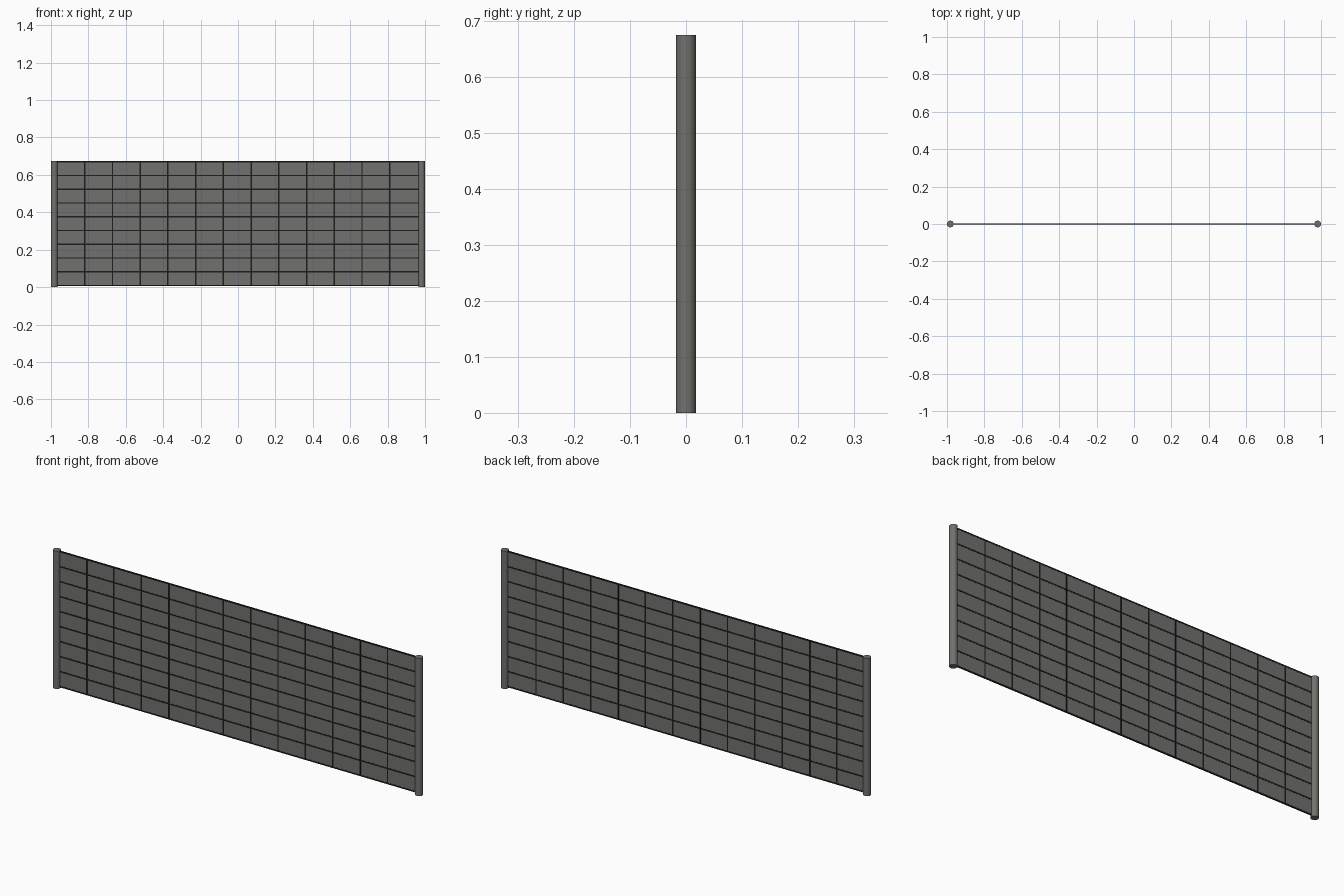
import bpy, bmesh, math
from mathutils import Matrix

if "Cube" in bpy.data.objects:
    bpy.data.objects.remove(bpy.data.objects["Cube"])


def material(name, rgb):
    m = bpy.data.materials.new(name)
    m.diffuse_color = (*rgb, 1.0)
    m.use_nodes = True
    m.node_tree.nodes["Principled BSDF"].inputs["Base Color"].default_value = m.diffuse_color
    return m


PANEL_GREY = material("panel grey", (0.165, 0.165, 0.162))
POST_GREY = material("post grey", (0.165, 0.17, 0.155))
STRIP_BLACK = material("strip black", (0.012, 0.012, 0.012))

POST_R, POST_H, POST_X = 0.018, 0.675, 0.982
COLS, ROWS = 13, 9
X0, X1, Z0, Z1 = -0.968, 0.960, 0.009, 0.670
SHEET, STRIP_W, STRIP_T = 0.003, 0.007, 0.005


def add_object(name, bm, mat):
    mesh = bpy.data.meshes.new(name)
    bm.to_mesh(mesh)
    bm.free()
    mesh.materials.append(mat)
    ob = bpy.data.objects.new(name, mesh)
    bpy.context.collection.objects.link(ob)
    return ob


def box(bm, x, z, sx, sy, sz):
    bmesh.ops.create_cube(bm, size=1, matrix=Matrix.Translation((x, 0, z))
                          @ Matrix.Diagonal((sx, sy, sz, 1)))


# Round end posts
for side, name in ((-1, "left_post"), (1, "right_post")):
    bm = bmesh.new()
    bmesh.ops.create_cone(bm, cap_ends=True, segments=20, radius1=POST_R,
                          radius2=POST_R, depth=POST_H,
                          matrix=Matrix.Translation((side * POST_X, 0, POST_H / 2)))
    post = add_object(name, bm, POST_GREY)
    bpy.ops.object.select_all(action='DESELECT')
    post.select_set(True)
    bpy.context.view_layer.objects.active = post
    bpy.ops.object.shade_smooth_by_angle(angle=math.radians(40))

# Thin sheet between the posts
bm = bmesh.new()
box(bm, 0, (Z0 + Z1) / 2, 2 * (POST_X - 0.012), SHEET, Z1 - Z0)
add_object("panel_sheet", bm, PANEL_GREY)

# Dark upright strips
bm = bmesh.new()
for c in range(1, COLS):
    box(bm, X0 + (X1 - X0) * c / COLS, (Z0 + Z1) / 2, STRIP_W, STRIP_T, Z1 - Z0)
add_object("upright_strips", bm, STRIP_BLACK)

# Dark cross strips, including the top and bottom edges
bm = bmesh.new()
for r in range(ROWS + 1):
    box(bm, 0, Z0 + (Z1 - Z0) * r / ROWS, 2 * (POST_X - 0.012), STRIP_T - 0.0006, STRIP_W)
add_object("cross_strips", bm, STRIP_BLACK)
